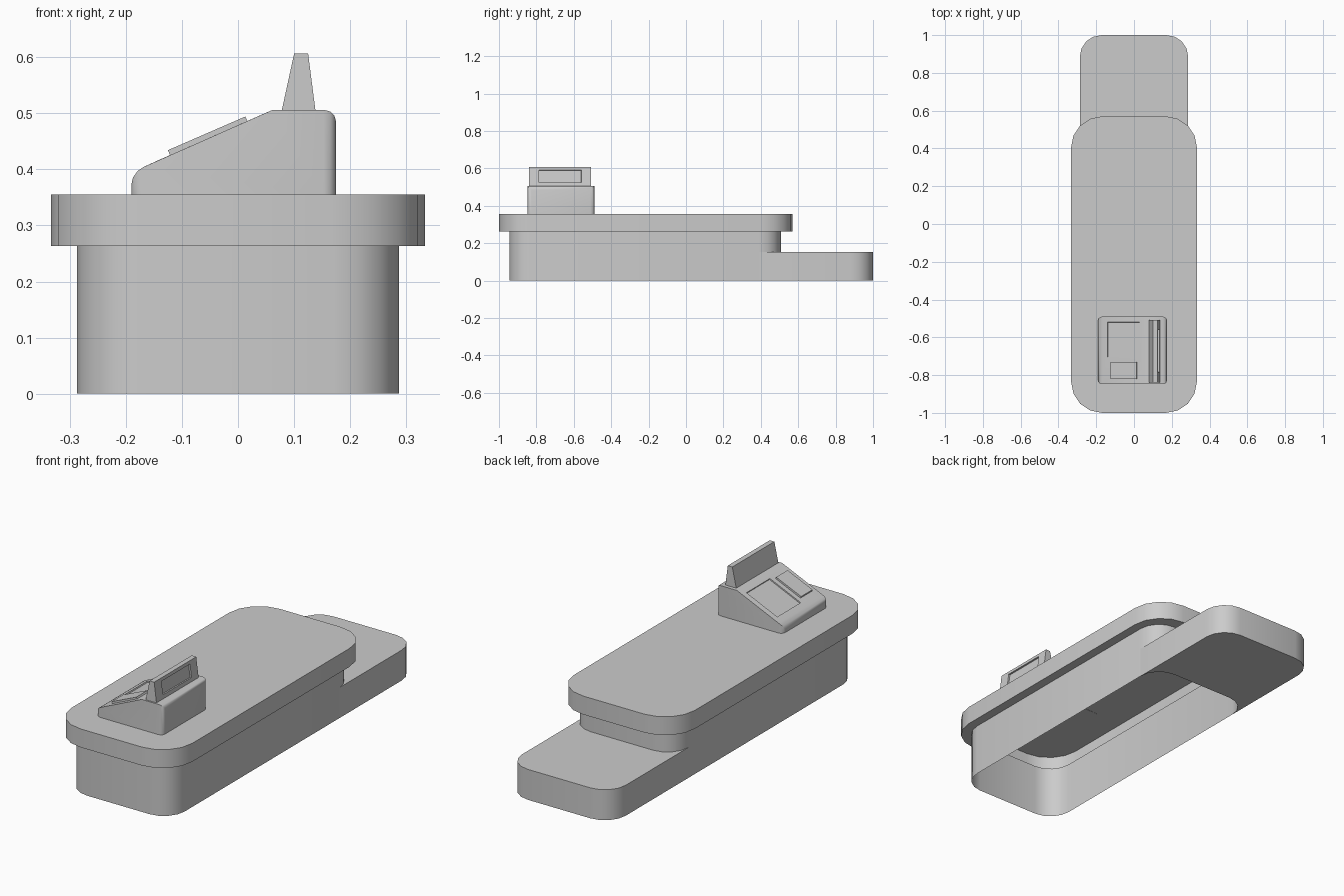
import bpy, bmesh, math
from mathutils import Vector

cube = bpy.data.objects.get("Cube")
if cube:
    bpy.data.objects.remove(cube, do_unlink=True)

GREY = (0.6, 0.6, 0.6, 1.0)
mat = bpy.data.materials.new("plain grey")
mat.use_nodes = True
mat.diffuse_color = GREY
mat.node_tree.nodes["Principled BSDF"].inputs["Base Color"].default_value = GREY


def finish(name, bm, smooth=True):
    mesh = bpy.data.meshes.new(name)
    bm.to_mesh(mesh)
    bm.free()
    mesh.materials.append(mat)
    obj = bpy.data.objects.new(name, mesh)
    bpy.context.collection.objects.link(obj)
    if smooth:
        bpy.ops.object.select_all(action="DESELECT")
        obj.select_set(True)
        bpy.context.view_layer.objects.active = obj
        bpy.ops.object.shade_smooth_by_angle(angle=math.radians(35))
    return obj


def rounded_rect(hx, y0, y1, r, steps=4):
    """Counter-clockwise outline, starting at the back right corner."""
    centres = [(hx - r, y1 - r), (r - hx, y1 - r), (r - hx, y0 + r), (hx - r, y0 + r)]
    pts = []
    for quarter, (cx, cy) in enumerate(centres):
        for i in range(steps + 1):
            a = math.pi / 2 * (quarter + i / steps)
            pts.append((cx + r * math.cos(a), cy + r * math.sin(a)))
    return pts


def ring(bm, pts, z):
    return [bm.verts.new((x, y, z)) for x, y in pts]


def bridge(bm, low, high):
    n = len(low)
    for i in range(n):
        j = (i + 1) % n
        bm.faces.new((low[i], low[j], high[j], high[i]))


def prism(bm, profile, y0, y1):
    """Extrude an x-z profile along y."""
    front, back = [[bm.verts.new((x, y, z)) for x, z in profile] for y in (y0, y1)]
    bm.faces.new(front)
    bm.faces.new(back[::-1])
    bridge(bm, front, back)
    bmesh.ops.recalc_face_normals(bm, faces=bm.faces[:])


def recess(bm, face, low, high, y0, y1, depth):
    """Sink a rectangle into a sloping face, from low to high (x, z)."""
    mid = face.calc_center_median()
    bmesh.ops.inset_individual(bm, faces=[face], thickness=0.01)
    for v in face.verts:
        x, z = low if v.co.z < mid.z else high
        v.co = Vector((x, y0 if v.co.y < mid.y else y1, z))
    face.normal_update()
    bmesh.ops.inset_individual(bm, faces=[face], thickness=0.0005, depth=-depth)


def facing(bm, direction):
    return max(bm.faces, key=lambda f: f.normal.dot(Vector(direction)))


# Hollow counter body, open below
BODY = rounded_rect(0.287, -0.945, 0.507, 0.115)
RIM_Z, TOP_Z = 0.263, 0.355
bm = bmesh.new()
bridge(bm, ring(bm, BODY, 0), ring(bm, BODY, RIM_Z))
finish("counter_body", bm)

# Overhanging counter top: underside rim, edge band and slab
TOP = rounded_rect(0.333, -1.0, 0.57, 0.165)
bm = bmesh.new()
inner, rim, slab = ring(bm, BODY, RIM_Z), ring(bm, TOP, RIM_Z), ring(bm, TOP, TOP_Z)
bridge(bm, inner, rim)
bridge(bm, rim, slab)
bm.faces.new(slab)
finish("counter_top", bm)

# Low bagging shelf wrapped round the back end of the body
shelf = rounded_rect(0.287, 0.4, 1.0, 0.115)[:10]
outline = shelf + BODY[:10][::-1]
bm = bmesh.new()
low, high = ring(bm, outline, 0), ring(bm, outline, 0.152)
bm.faces.new(low[::-1])
bm.faces.new(high)
for i in range(len(outline)):
    j = (i + 1) % len(outline)
    if i <= 9 or j == 0:
        bm.faces.new((low[i], low[j], high[j], high[i]))
finish("bagging_shelf", bm)

# Register housing with a sunken screen and rounded ends
bm = bmesh.new()
prism(bm, [(-0.19, 0.354), (-0.19, 0.395), (0.062, 0.506), (0.175, 0.506), (0.175, 0.354)],
      -0.848, -0.49)
slope = facing(bm, (-0.4, 0, 0.92))
recess(bm, slope, (-0.14, 0.417), (0.03, 0.492), -0.705, -0.52, 0.006)
bm.edges.ensure_lookup_table()
ends = []
for e in bm.edges:
    a, b = (v.co for v in e.verts)
    at_end = all(abs(c.x + 0.19) < 1e-4 or abs(c.x - 0.175) < 1e-4 for c in (a, b))
    if at_end and abs(a.x - b.x) < 1e-4 and max(a.z, b.z) > 0.36:
        ends.append(e)
bmesh.ops.bevel(bm, geom=ends, offset=0.022, segments=3, profile=0.5, affect="EDGES")
finish("register_housing", bm)

# Raised keypad on the slope
bm = bmesh.new()
prism(bm, [(-0.121, 0.425), (0.017, 0.486), (0.013, 0.494), (-0.125, 0.434)], -0.82, -0.73)
finish("keypad", bm, smooth=False)

# Tapered customer display with a sunken panel on its outer face
bm = bmesh.new()
prism(bm, [(0.078, 0.505), (0.138, 0.505), (0.125, 0.606), (0.10, 0.606)], -0.84, -0.508)
recess(bm, facing(bm, (1, 0, 0.1)), (0.1354, 0.525), (0.127, 0.59), -0.785, -0.56, 0.008)
finish("customer_display", bm, smooth=False)
